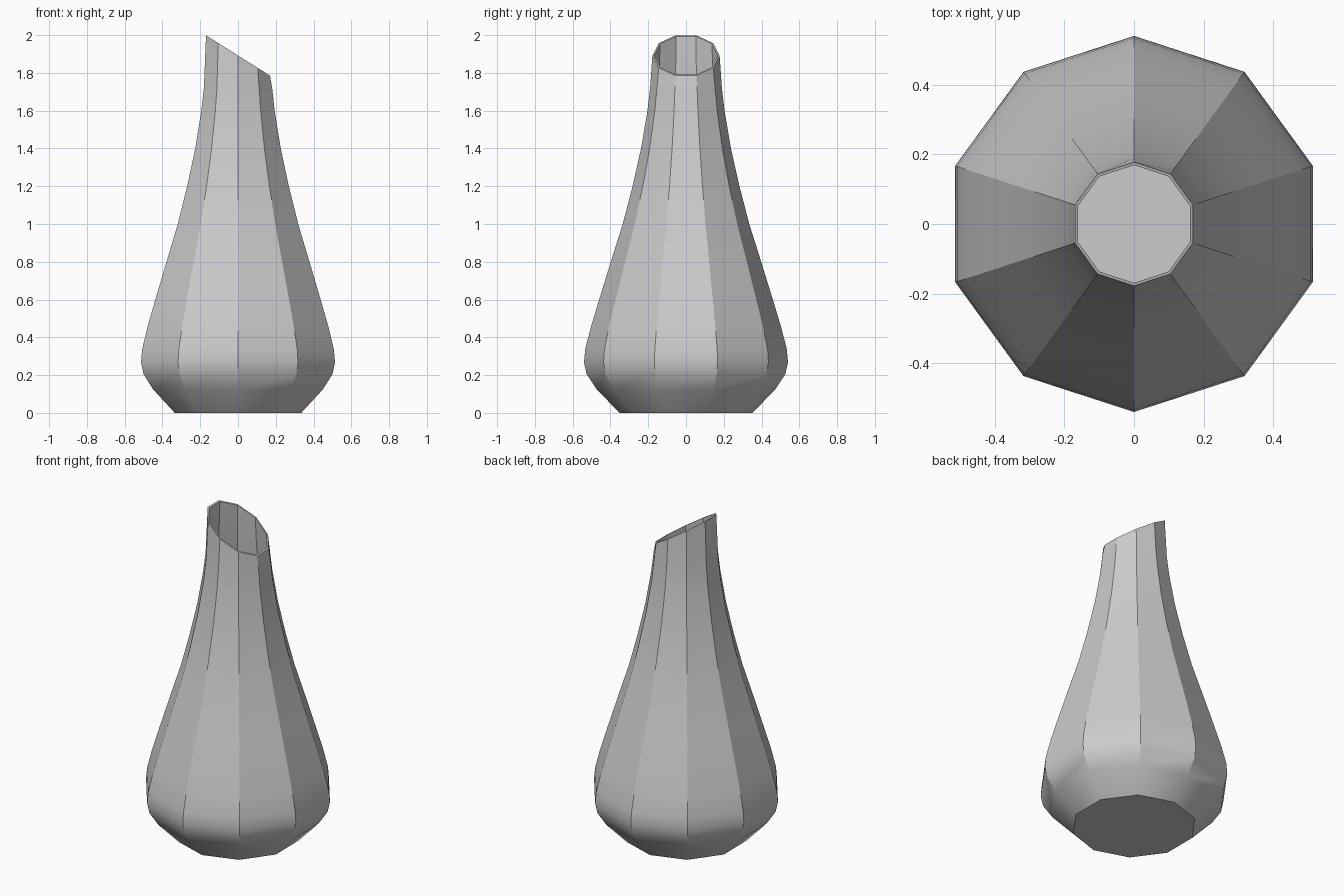
import bpy, bmesh, math

if "Cube" in bpy.data.objects:
    bpy.data.objects.remove(bpy.data.objects["Cube"])

SIDES = 10
WALL = 0.009

# Outer silhouette: (corner radius, height)
PROFILE = [(0.352, 0.0), (0.473, 0.125), (0.526, 0.205), (0.54, 0.267), (0.534, 0.335),
           (0.505, 0.45), (0.46, 0.6), (0.398, 0.8), (0.335, 1.0), (0.283, 1.2),
           (0.238, 1.4), (0.204, 1.6), (0.190, 1.72)]
RIM_RADIUS = 0.178


def rim_height(x):
    return 1.892 - 0.63 * x


def add_ring(bm, radius, height=None):
    """Decagon of vertices; without a height it lies on the slanted rim plane."""
    ring = []
    for i in range(SIDES):
        a = math.radians(90) + 2 * math.pi * i / SIDES
        x, y = radius * math.cos(a), radius * math.sin(a)
        ring.append(bm.verts.new((x, y, rim_height(x) if height is None else height)))
    return ring


bm = bmesh.new()

# Outside wall going up, slanted rim, then inside wall going down
rings = [add_ring(bm, r, z) for r, z in PROFILE]
rings.append(add_ring(bm, RIM_RADIUS))
rings.append(add_ring(bm, RIM_RADIUS - WALL))
rings += [add_ring(bm, r - WALL, max(z, WALL)) for r, z in reversed(PROFILE)]
for low, high in zip(rings, rings[1:]):
    for i in range(SIDES):
        j = (i + 1) % SIDES
        bm.faces.new((low[i], low[j], high[j], high[i]))

# Base underside and inner floor
bm.faces.new(list(reversed(rings[0])))
bm.faces.new(rings[-1])

mesh = bpy.data.meshes.new("vase")
bm.to_mesh(mesh)
bm.free()

vase = bpy.data.objects.new("vase", mesh)
bpy.context.collection.objects.link(vase)

grey = bpy.data.materials.new("light grey")
grey.diffuse_color = (0.6, 0.6, 0.6, 1)
grey.use_nodes = True
grey.node_tree.nodes["Principled BSDF"].inputs["Base Color"].default_value = grey.diffuse_color
mesh.materials.append(grey)

# Smooth along the height, crisp between the ten sides
bpy.context.view_layer.objects.active = vase
vase.select_set(True)
bpy.ops.object.shade_smooth_by_angle(angle=math.radians(28))
